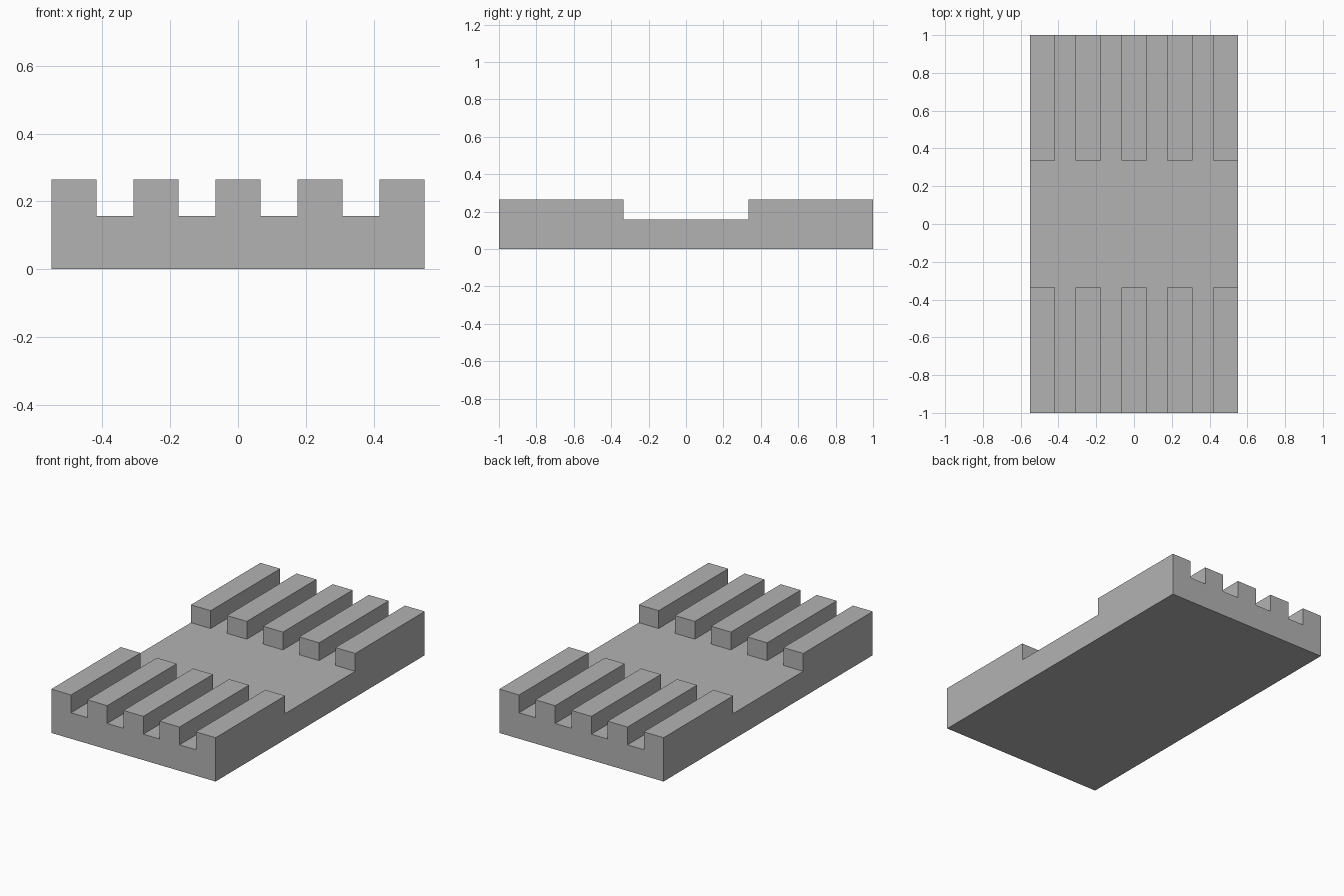
import bpy
import bmesh

if "Cube" in bpy.data.objects:
    bpy.data.objects.remove(bpy.data.objects["Cube"])

HALF_W, HALF_L = 0.55, 1.0      # outer half sizes
BASE_H, TOP_H = 0.157, 0.265    # slab height and rib height
RIB_W, PITCH = 0.133, 0.242     # rib width and spacing
CHANNEL = 0.335                 # half length of the open middle

grey = bpy.data.materials.new("grey")
grey.diffuse_color = (0.45, 0.45, 0.45, 1)
grey.use_nodes = True
grey.node_tree.nodes["Principled BSDF"].inputs["Base Color"].default_value = grey.diffuse_color

# Base slab
bm = bmesh.new()
bmesh.ops.create_cube(bm, size=1)
for v in bm.verts:
    v.co.x *= 2 * HALF_W
    v.co.y *= 2 * HALF_L
    v.co.z = (v.co.z + 0.5) * BASE_H


def cut_top(co, normal):
    """Score a line across the upper face."""
    faces = [f for f in bm.faces if f.normal.z > 0.9]
    edges = {e for f in faces for e in f.edges}
    verts = {v for f in faces for v in f.verts}
    bmesh.ops.bisect_plane(bm, geom=faces + list(edges) + list(verts),
                           plane_co=co, plane_no=normal)
    bm.normal_update()


# Rib outlines: five ribs on each side of the open middle
bm.normal_update()
ribs = [i * PITCH for i in range(-2, 3)]
for x in ribs:
    for edge in (x - RIB_W / 2, x + RIB_W / 2):
        if abs(edge) < HALF_W - 0.01:
            cut_top((edge, 0, 0), (1, 0, 0))
for y in (-CHANNEL, CHANNEL):
    cut_top((0, y, 0), (0, 1, 0))


# Raise the ribs out of the slab
def is_rib(face):
    c = face.calc_center_median()
    return (face.normal.z > 0.9 and abs(c.y) > CHANNEL
            and any(abs(c.x - x) < RIB_W / 2 for x in ribs))


raised = bmesh.ops.extrude_face_region(bm, geom=[f for f in bm.faces if is_rib(f)])
for item in raised["geom"]:
    if isinstance(item, bmesh.types.BMVert):
        item.co.z = TOP_H

# Merge coplanar faces into clean flat sides
bmesh.ops.dissolve_limit(bm, angle_limit=0.01, verts=bm.verts[:], edges=bm.edges[:])
bmesh.ops.recalc_face_normals(bm, faces=bm.faces[:])

mesh = bpy.data.meshes.new("ribbed_block")
bm.to_mesh(mesh)
bm.free()
mesh.materials.append(grey)
bpy.context.collection.objects.link(bpy.data.objects.new("ribbed_block", mesh))
